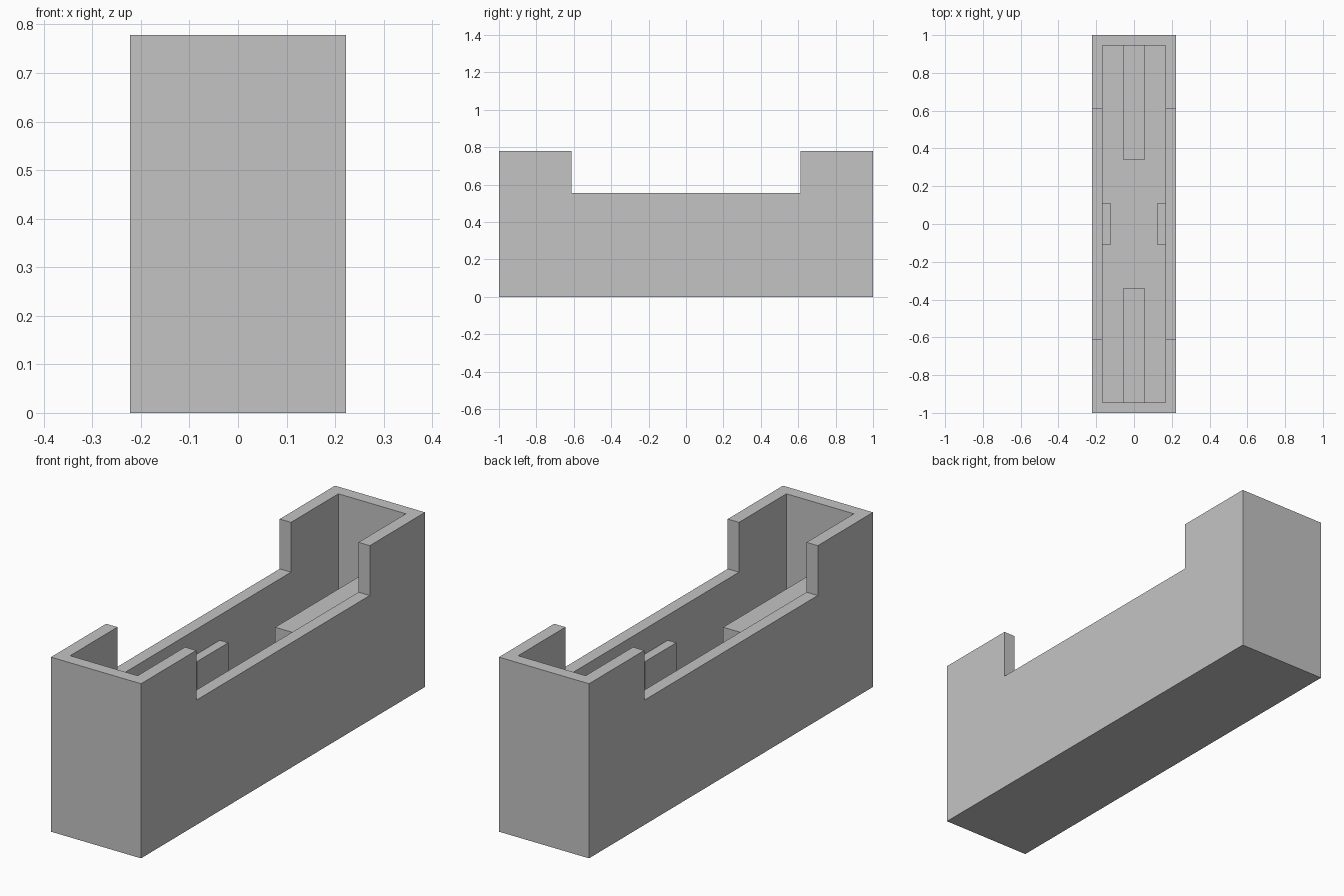
import bpy
import bmesh

cube = bpy.data.objects.get("Cube")
if cube:
    bpy.data.objects.remove(cube, do_unlink=True)

WALL = 0.0556
HALF_X, HALF_Y, TOP = 0.222, 1.0, 0.778
NOTCH_Y, SIDE_TOP = 0.611, 0.556
RIB_TOP = 0.444

grey = bpy.data.materials.new("plain_grey")
grey.use_nodes = True
colour = (0.55, 0.55, 0.55, 1)
grey.diffuse_color = colour
grey.node_tree.nodes["Principled BSDF"].inputs["Base Color"].default_value = colour


def finish(name, bm):
    bmesh.ops.recalc_face_normals(bm, faces=bm.faces)
    mesh = bpy.data.meshes.new(name)
    bm.to_mesh(mesh)
    bm.free()
    mesh.materials.append(grey)
    obj = bpy.data.objects.new(name, mesh)
    bpy.context.collection.objects.link(obj)
    return obj


def box(name, low, high):
    bm = bmesh.new()
    bmesh.ops.create_cube(bm, size=1)
    for v in bm.verts:
        v.co = [h if c > 0 else l for c, l, h in zip(v.co, low, high)]
    return finish(name, bm)


# Tray body: notched side profile extruded across the width
half = [(HALF_Y, 0), (HALF_Y, TOP), (NOTCH_Y, TOP), (NOTCH_Y, SIDE_TOP)]
profile = half + [(-y, z) for y, z in reversed(half)]
bm = bmesh.new()
face = bm.faces.new([bm.verts.new((-HALF_X, y, z)) for y, z in profile])
extruded = bmesh.ops.extrude_face_region(bm, geom=[face])["geom"]
bmesh.ops.translate(bm, vec=(2 * HALF_X, 0, 0),
                    verts=[g for g in extruded if isinstance(g, bmesh.types.BMVert)])
body = finish("tray_body", bm)

# Hollow interior above the floor
inner_x, inner_y = HALF_X - WALL, HALF_Y - WALL
cutter = box("cavity_cutter", (-inner_x, -inner_y, WALL), (inner_x, inner_y, 1))
cutter.hide_render = True
hollow = body.modifiers.new("hollow", "BOOLEAN")
hollow.operation = "DIFFERENCE"
hollow.solver = "EXACT"
hollow.object = cutter
bpy.context.view_layer.objects.active = body
bpy.ops.object.modifier_apply(modifier=hollow.name)
bpy.data.objects.remove(cutter, do_unlink=True)

# Long centre ribs at both ends, and short pads on the side walls
rib_x, rib_y = 0.055, 0.34
pad_x, pad_y = 0.125, 0.11
sink = WALL / 2
box("back_rib", (-rib_x, rib_y, sink), (rib_x, inner_y + sink, RIB_TOP))
box("front_rib", (-rib_x, -inner_y - sink, sink), (rib_x, -rib_y, RIB_TOP))
box("left_pad", (pad_x, -pad_y, sink), (inner_x + sink, pad_y, RIB_TOP))
box("right_pad", (-inner_x - sink, -pad_y, sink), (-pad_x, pad_y, RIB_TOP))
